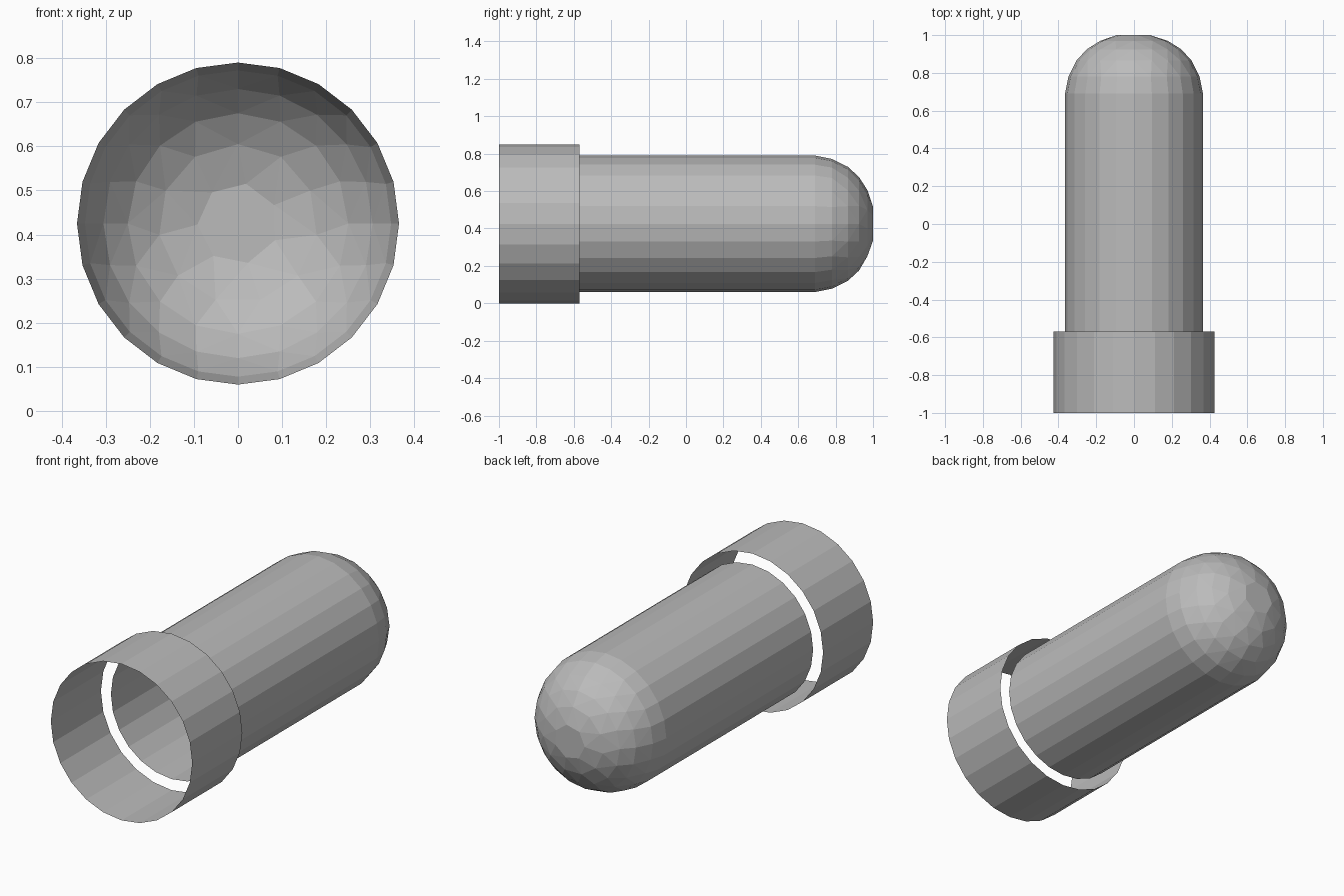
import bpy, bmesh, math

if "Cube" in bpy.data.objects:
    bpy.data.objects.remove(bpy.data.objects["Cube"])

CZ = 0.425   # height of the long axis
SIDES = 24

grey = bpy.data.materials.new("plain grey")
grey.diffuse_color = (0.5, 0.5, 0.5, 1)
grey.use_nodes = True
grey.node_tree.nodes["Principled BSDF"].inputs["Base Color"].default_value = grey.diffuse_color


def ring(bm, radius, y, count, turn=0.0):
    """Circle of vertices around the long axis, starting at the top."""
    return [bm.verts.new((radius * math.sin(turn + math.tau * i / count), y,
                          CZ + radius * math.cos(turn + math.tau * i / count)))
            for i in range(count)]


def finish(bm, name):
    me = bpy.data.meshes.new(name)
    bm.to_mesh(me)
    bm.free()
    me.materials.append(grey)
    ob = bpy.data.objects.new(name, me)
    bpy.context.collection.objects.link(ob)
    return ob


def tube(name, radius, y0, y1):
    """Open-ended thin tube."""
    bm = bmesh.new()
    a, b = ring(bm, radius, y0, SIDES), ring(bm, radius, y1, SIDES)
    for i in range(SIDES):
        j = (i + 1) % SIDES
        bm.faces.new((a[i], b[i], b[j], a[j]))
    bmesh.ops.recalc_face_normals(bm, faces=bm.faces)
    return finish(bm, name)


# wide collar and narrower barrel, with an open gap between them
tube("collar", 0.425, -1.0, -0.57)
tube("barrel", 0.365, -0.57, 0.69)

# faceted dome: rings that lose vertices towards a flat tip
bm = bmesh.new()
for radius, y, count, turn in ((0.365, 0.69, 24, 0), (0.347, 0.78, 24, 0),
                               (0.305, 0.865, 20, 0), (0.25, 0.925, 16, 0),
                               (0.18, 0.97, 11, 0), (0.092, 1.0, 7, 0.2)):
    ring(bm, radius, y, count, turn)
bmesh.ops.convex_hull(bm, input=bm.verts)
base = [f for f in bm.faces if all(v.co.y < 0.7 for v in f.verts)]
bmesh.ops.delete(bm, geom=base, context='FACES_ONLY')
loose = [e for e in bm.edges if not e.link_faces]
bmesh.ops.delete(bm, geom=loose, context='EDGES')
bmesh.ops.recalc_face_normals(bm, faces=bm.faces)
# keep the dome facing outwards
if sum(f.normal.y for f in bm.faces) < 0:
    bmesh.ops.reverse_faces(bm, faces=bm.faces)
finish(bm, "dome")
